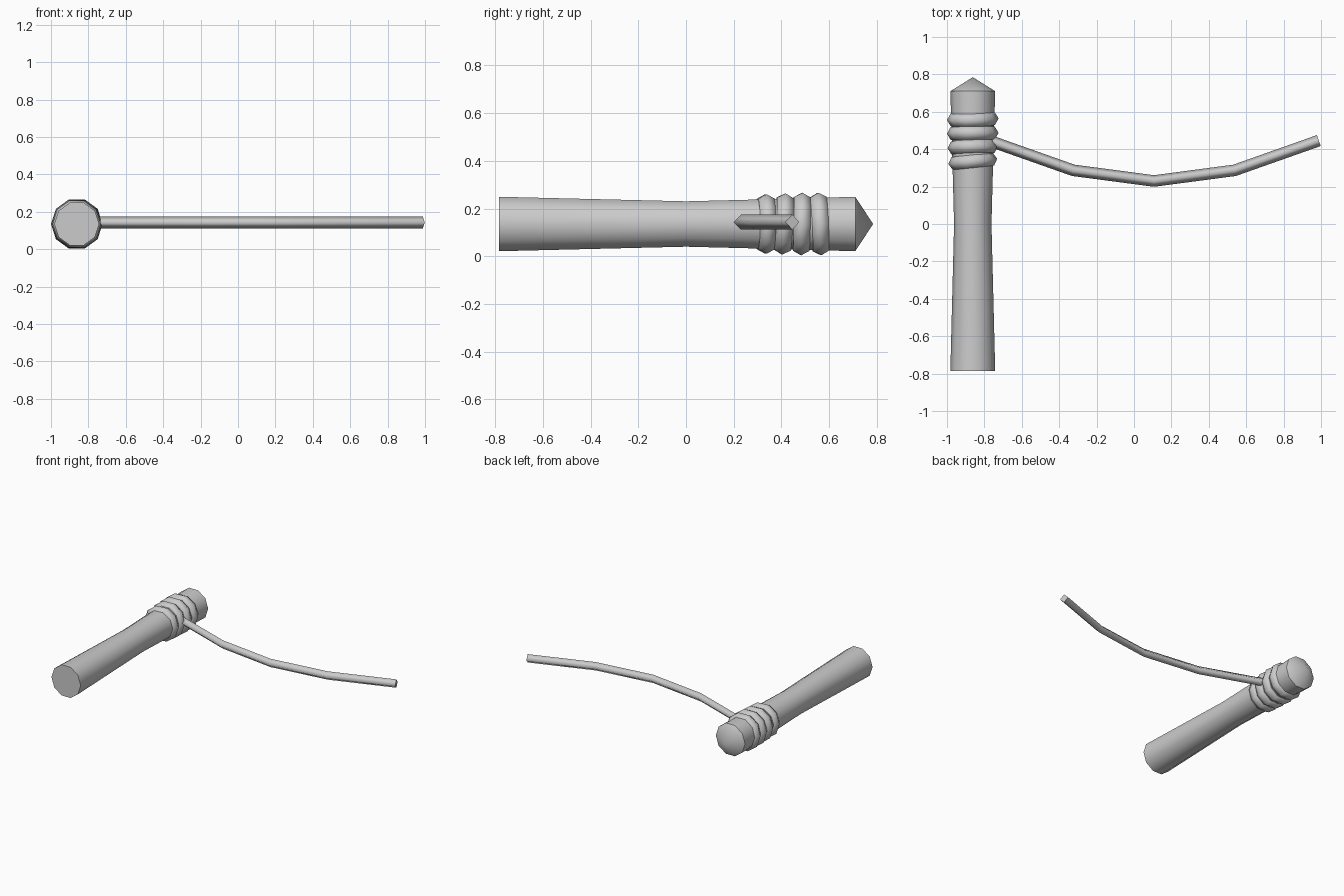
import bpy, bmesh, math
from mathutils import Matrix, Vector

cube = bpy.data.objects.get("Cube")
if cube:
    bpy.data.objects.remove(cube, do_unlink=True)

grey = bpy.data.materials.new("plain grey")
grey.use_nodes = True
colour = (0.6, 0.6, 0.6, 1)
grey.diffuse_color = colour
grey.node_tree.nodes["Principled BSDF"].inputs["Base Color"].default_value = colour

AXIS_X, AXIS_Z = -0.862, 0.135


def finish(name, bm, angle):
    """Turn the bmesh into a smooth shaded object with sharp corners."""
    bmesh.ops.recalc_face_normals(bm, faces=bm.faces)
    for f in bm.faces:
        f.smooth = True
    for e in bm.edges:
        if e.calc_face_angle(0) > math.radians(angle):
            e.smooth = False
    mesh = bpy.data.meshes.new(name)
    bm.to_mesh(mesh)
    bm.free()
    mesh.materials.append(grey)
    obj = bpy.data.objects.new(name, mesh)
    bpy.context.collection.objects.link(obj)
    return obj


def loft(bm, loops, closed=False):
    """Bridge successive loops of vertices with quads."""
    pairs = list(zip(loops, loops[1:]))
    if closed:
        pairs.append((loops[-1], loops[0]))
    for a, b in pairs:
        n = len(a)
        for i in range(n):
            j = (i + 1) % n
            bm.faces.new((a[i], a[j], b[j], b[i]))


def circle(bm, y, radius, sides=10):
    turn = math.tau / sides
    return [bm.verts.new((radius * math.cos(i * turn), y, radius * math.sin(i * turn)))
            for i in range(sides)]


# Waisted ten-sided handle with a pointed back end
bm = bmesh.new()
loops = [circle(bm, y, r) for y, r in
         [(-0.785, 0.12), (0, 0.1), (0.3, 0.108), (0.71, 0.12)]]
loft(bm, loops)
bm.faces.new(loops[0])
tip = bm.verts.new((0, 0.785, 0))
for i, v in enumerate(loops[-1]):
    bm.faces.new((v, loops[-1][i - 1], tip))
handle = finish("handle", bm, 50)
handle.location = (AXIS_X, 0, AXIS_Z)

# Slightly tilted binding rings: position, outer radius, turn about z, turn about x
rings = [(0.335, 0.131, 6, 0), (0.41, 0.135, 2, -3),
         (0.485, 0.138, 1, -1), (0.56, 0.138, 2, 3)]
for number, (y, outer, turn_z, turn_x) in enumerate(rings, 1):
    bm = bmesh.new()
    tube = 0.04
    loops = []
    for k in range(6):
        a = math.tau * k / 6
        loops.append(circle(bm, tube * math.sin(a), outer - tube + tube * math.cos(a)))
    loft(bm, loops, closed=True)
    tilt = (Matrix.Rotation(math.radians(turn_z), 4, "Z")
            @ Matrix.Rotation(math.radians(turn_x), 4, "X"))
    bmesh.ops.transform(bm, matrix=tilt, verts=bm.verts)
    ring = finish(f"binding_ring_{number}", bm, 70)
    ring.location = (AXIS_X, y, AXIS_Z)

# Bent cord with a diamond section, mitred at each bend
path = [Vector(p) for p in [(-0.775, 0.446, 0), (-0.325, 0.287, 0), (0.107, 0.23, 0),
                            (0.538, 0.287, 0), (0.988, 0.446, 0)]]
bm = bmesh.new()
loops = []
for i, p in enumerate(path):
    before = (p - path[max(i - 1, 0)]).normalized()
    after = (path[min(i + 1, len(path) - 1)] - p).normalized()
    along = (before + after).normalized()
    side = Vector((-along.y, along.x, 0)) * 0.031
    up = Vector((0, 0, 0.031))
    loops.append([bm.verts.new(p + d) for d in (side, up, -side, -up)])
loft(bm, loops)
for end in (loops[0], loops[-1]):
    bm.faces.new(end)
cord = finish("cord", bm, 95)
for f in cord.data.polygons:
    if abs(f.normal.z) < 0.1:
        f.use_smooth = False
cord.location.z = 0.143
